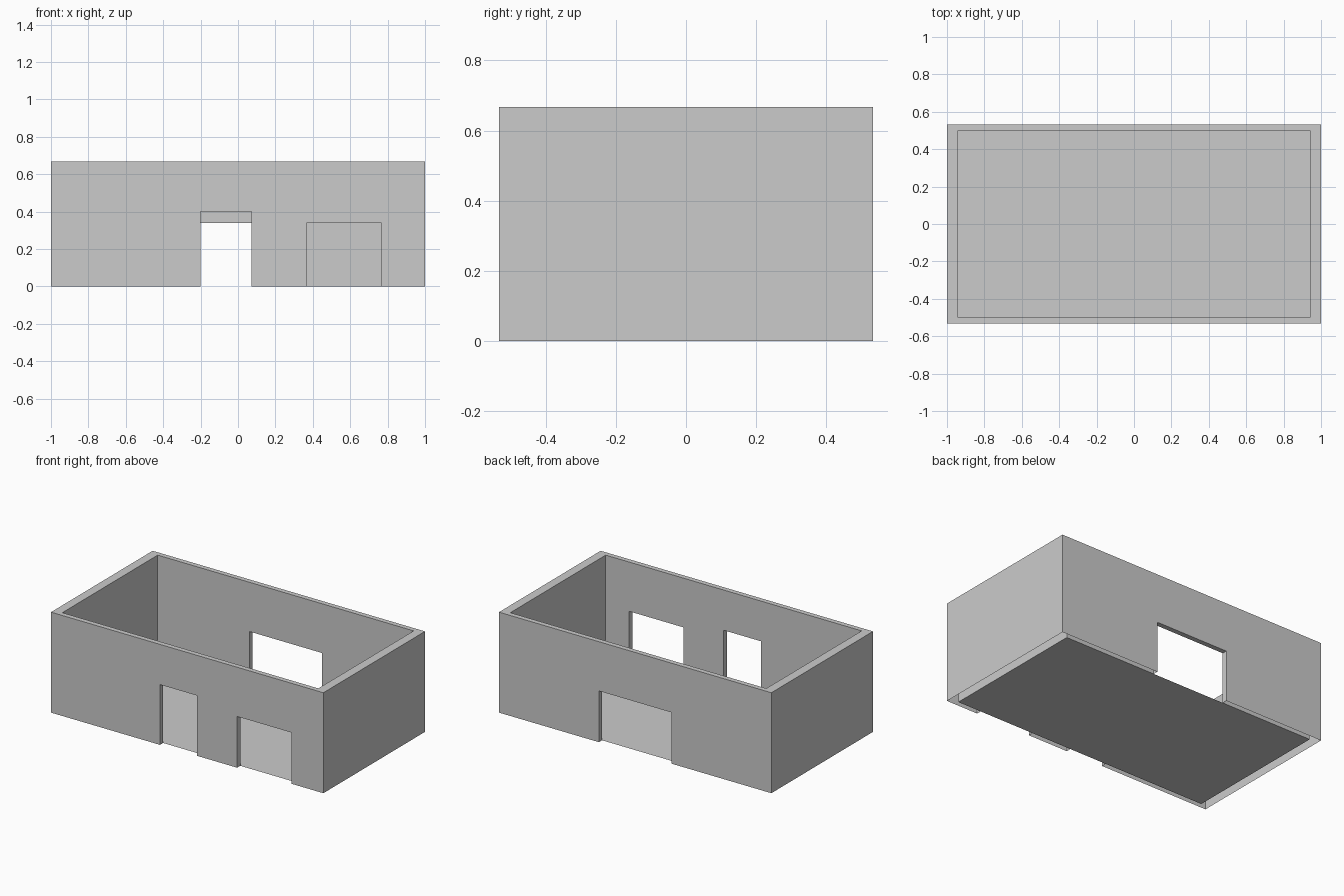
import bpy
import bmesh

if "Cube" in bpy.data.objects:
    bpy.data.objects.remove(bpy.data.objects["Cube"])

HX, HY, H = 1.0, 0.533, 0.667      # outer half sizes and wall height
IX, IY = 0.94, 0.5                 # inner half sizes


def box(name, x0, x1, y0, y1, z0, z1):
    bpy.ops.mesh.primitive_cube_add(size=1)
    ob = bpy.context.object
    ob.name = name
    for v in ob.data.vertices:
        v.co = (x1 if v.co.x > 0 else x0,
                y1 if v.co.y > 0 else y0,
                z1 if v.co.z > 0 else z0)
    return ob


def cut(target, cutter):
    mod = target.modifiers.new("cut", 'BOOLEAN')
    mod.operation = 'DIFFERENCE'
    mod.solver = 'EXACT'
    mod.object = cutter
    bpy.context.view_layer.objects.active = target
    bpy.ops.object.modifier_apply(modifier=mod.name)
    bpy.data.objects.remove(cutter, do_unlink=True)


# Walls: outer block hollowed out, open at the top
walls = box("walls", -HX, HX, -HY, HY, 0, H)
cut(walls, box("room_cutter", -IX, IX, -IY, IY, -0.2, H + 0.2))

# Openings: two in the front wall, a wide one in the back
for x0, x1, side, height in ((-0.2, 0.073, -1, 0.40),
                             (0.367, 0.767, -1, 0.34),
                             (-0.267, 0.267, 1, 0.34)):
    y0, y1 = sorted((side * 0.4, side * 0.7))
    cut(walls, box("opening_cutter", x0, x1, y0, y1, -0.1, height))

# The undersides of the walls are open
bm = bmesh.new()
bm.from_mesh(walls.data)
under = [f for f in bm.faces if all(abs(v.co.z) < 1e-4 for v in f.verts)]
bmesh.ops.delete(bm, geom=under, context='FACES')
bm.to_mesh(walls.data)
bm.free()

# Floor: a single sheet inside the walls
bpy.ops.mesh.primitive_plane_add(size=2)
floor = bpy.context.object
floor.name = "floor"
for v in floor.data.vertices:
    v.co.x *= IX
    v.co.y *= IY
